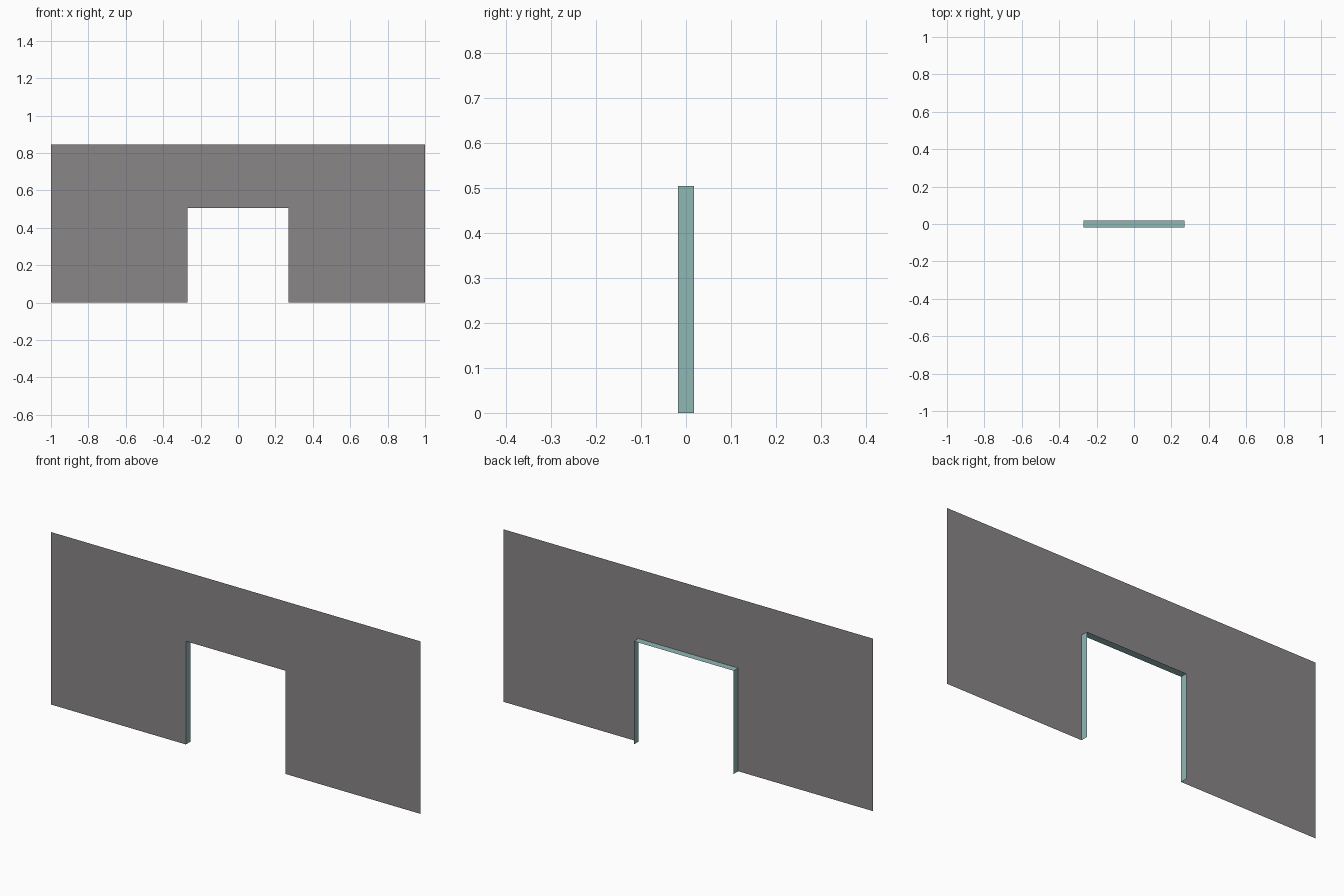
import bpy

if "Cube" in bpy.data.objects:
    bpy.data.objects.remove(bpy.data.objects["Cube"])

W, H = 1.0, 0.844        # wall half width, height
DW, DH = 0.27, 0.505     # doorway half width, height
D = 0.0175               # half depth of the doorway lining


def material(name, rgb):
    m = bpy.data.materials.new(name)
    m.diffuse_color = (*rgb, 1.0)
    m.use_nodes = True
    m.node_tree.nodes["Principled BSDF"].inputs["Base Color"].default_value = m.diffuse_color
    return m


def sheet(name, verts, faces, mat):
    me = bpy.data.meshes.new(name)
    me.from_pydata(verts, [], faces)
    me.materials.append(mat)
    ob = bpy.data.objects.new(name, me)
    bpy.context.collection.objects.link(ob)
    return ob


grey = material("wall grey", (0.25, 0.24, 0.24))
teal = material("lining teal", (0.275, 0.475, 0.457))

# Doorway outline: left foot, left head, right head, right foot
door = [(-DW, 0), (-DW, DH), (DW, DH), (DW, 0)]
outer = [(-W, 0), (-W, H), (W, H), (W, 0)]

# Thin wall sheet around the doorway, facing the front
sheet("wall", [(x, -D, z) for x, z in outer + door],
      [(0, 4, 5, 1), (1, 5, 6, 2), (2, 6, 7, 3)], grey)

# Lining of the doorway, running back from the wall and facing the opening
sheet("doorway_lining",
      [(x, -D, z) for x, z in door] + [(x, D, z) for x, z in door],
      [(i, i + 4, i + 5, i + 1) for i in range(3)], teal)
